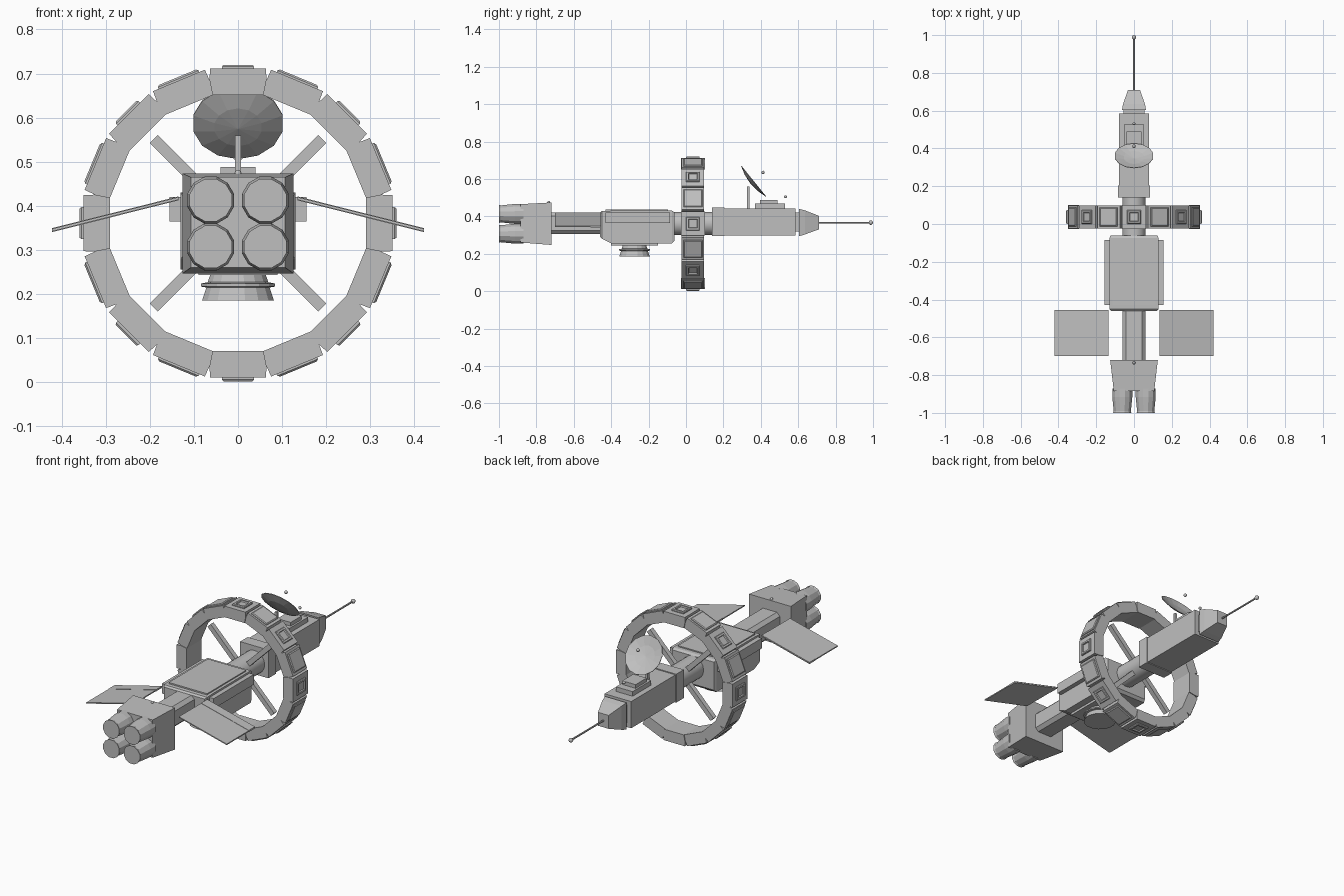
import bpy, bmesh, math
from mathutils import Matrix, Vector

if "Cube" in bpy.data.objects:
    bpy.data.objects.remove(bpy.data.objects["Cube"])

grey = bpy.data.materials.new("hull grey")
grey.diffuse_color = (0.52, 0.52, 0.52, 1)
grey.use_nodes = True
grey.node_tree.nodes["Principled BSDF"].inputs["Base Color"].default_value = grey.diffuse_color
AXIS_Z = 0.361      # height of the ring axis
RING_Y = 0.037      # ring position along the hull
Z = Vector((0, 0, 1))


def make(name, rings, smooth=False, matrix=None, cap=True):
    """Skin a list of equal-length point loops."""
    bm = bmesh.new()
    loops = [[bm.verts.new(p) for p in r] for r in rings]
    for a, b in zip(loops, loops[1:]):
        for i in range(len(a)):
            j = (i + 1) % len(a)
            bm.faces.new((a[i], a[j], b[j], b[i]))
    if cap:
        bm.faces.new(loops[0][::-1])
        bm.faces.new(loops[-1])
    bmesh.ops.recalc_face_normals(bm, faces=bm.faces[:])
    if matrix:
        bm.transform(matrix)
    me = bpy.data.meshes.new(name)
    bm.to_mesh(me)
    bm.free()
    me.materials.append(grey)
    ob = bpy.data.objects.new(name, me)
    bpy.context.collection.objects.link(ob)
    if smooth:
        bpy.ops.object.select_all(action='DESELECT')
        ob.select_set(True)
        bpy.context.view_layer.objects.active = ob
        bpy.ops.object.shade_smooth_by_angle(angle=math.radians(35))
    return ob


def hull(name, sections, chamfer=0.0):
    """Rectangular sections (y, half width, z low, z high) along y."""
    rings = []
    for y, w, a, b in sections:
        c = chamfer
        if c:
            pts = [(-w + c, a), (w - c, a), (w, a + c), (w, b - c),
                   (w - c, b), (-w + c, b), (-w, b - c), (-w, a + c)]
        else:
            pts = [(-w, a), (w, a), (w, b), (-w, b)]
        rings.append([(x, y, z) for x, z in pts])
    return make(name, rings)


def box(name, x0, x1, y0, y1, z0, z1, matrix=None):
    return make(name, [[(x0, y0, z), (x1, y0, z), (x1, y1, z), (x0, y1, z)]
                       for z in (z0, z1)], matrix=matrix)


def lathe(name, profile, centre, axis=(0, 0, 1), sides=12, smooth=False):
    """Revolve (radius, height) pairs around an axis through centre."""
    m = Matrix.Translation(centre) @ Z.rotation_difference(Vector(axis)).to_matrix().to_4x4()
    rings = []
    for r, h in profile:
        rings.append([(r * math.cos(t), r * math.sin(t), h) for t in
                      [(i + 0.5) * math.tau / sides for i in range(sides)]])
    return make(name, rings, smooth, m)


def ball(name, centre, r):
    prof = [(max(r * math.sin(a), 1e-4), -r * math.cos(a))
            for a in [i * math.pi / 6 for i in range(7)]]
    return lathe(name, prof, centre, smooth=True)


# engine block and four bells
hull("engine_block", [(-0.885, 0.107, 0.26, 0.465), (-0.72, 0.126, 0.247, 0.474)])
for x in (-0.062, 0.062):
    for z in (0.307, 0.413):
        lathe("engine_bell", [(0.05, 0.0), (0.047, 0.01), (0.055, 0.085), (0.055, 0.13)],
              (x, -1.0, z), (0, 1, 0), 12)
ball("engine_block_light", (0, -0.735, 0.474), 0.008)

# tail boom
hull("tail_boom", [(-0.73, 0.06, 0.305, 0.42), (-0.44, 0.06, 0.305, 0.42)], 0.018)

# cargo hull with end slopes, roof panel and side rails
hull("cargo_hull", [(-0.46, 0.122, 0.29, 0.42), (-0.45, 0.13, 0.28, 0.428),
                    (-0.40, 0.13, 0.256, 0.43), (-0.075, 0.13, 0.256, 0.43),
                    (-0.062, 0.125, 0.27, 0.422)])
box("roof_panel", -0.115, 0.115, -0.43, -0.095, 0.42, 0.436)
for s in (-1, 1):
    hx = sorted((s * 0.12, s * 0.155))
    box("side_rail", *hx, -0.43, -0.085, 0.365, 0.42)

# docking port under the cargo hull
box("port_plate", -0.09, 0.09, -0.40, -0.15, 0.243, 0.26)
lathe("docking_port", [(0.083, 0.186), (0.073, 0.215), (0.085, 0.217), (0.085, 0.224),
                       (0.07, 0.227), (0.062, 0.25)], (0, -0.275, 0), sides=16)

# solar wings drooping outward, with a raised front strip
for s in (-1, 1):
    for name, y0, y1, t in (("solar_wing", -0.70, -0.455, 0.003),
                            ("wing_strip", -0.51, -0.457, 0.0045)):
        rings = [[(s * x, y0, z - t), (s * x, y1, z - t), (s * x, y1, z + t), (s * x, y0, z + t)]
                 for x, z in ((0.135, 0.417), (0.422, 0.345))]
        make(name, rings)

# ring hub and crossed spokes
lathe("ring_hub", [(0.062, -0.08), (0.062, 0.15)], (0, 0, AXIS_Z), (0, 1, 0), 24, True)
for a in (45, 135):
    m = Matrix.Translation((0, RING_Y, AXIS_Z)) @ Matrix.Rotation(math.radians(a), 4, 'Y')
    box("spoke", -0.27, 0.27, -0.013, 0.013, -0.013, 0.013, m)

# habitat ring: sixteen notched segments with outer hatches
k = math.tan(math.pi / 16)
for i in range(16):
    m = (Matrix.Translation((0, RING_Y, AXIS_Z))
         @ Matrix.Rotation(i * math.tau / 16, 4, 'Y'))
    half = [(0.29 * k, 0.29), (0.324 * k, 0.324), (0.35 * k - 0.006, 0.35)]
    prof = half + [(-x, z) for x, z in reversed(half)]
    d = 0.064 if i % 4 == 0 else 0.06
    make("ring_segment", [[(x, y, z) for x, z in prof] for y in (-d, d)], matrix=m)
    if i % 2 == 0:
        # square hatch frame with a recessed window
        def loop(a, z):
            return [(-a, -a, z), (a, -a, z), (a, a, z), (-a, a, z)]
        make("hatch_frame", [loop(0.036, 0.345), loop(0.036, 0.355), loop(0.033, 0.359),
                             loop(0.024, 0.359), loop(0.022, 0.352)], matrix=m)
    else:
        make("segment_cover", [[(-a, -b, z), (a, -b, z), (a, b, z), (-a, b, z)]
                               for a, b, z in ((0.05, 0.05, 0.345), (0.05, 0.05, 0.354),
                                               (0.045, 0.046, 0.358))], matrix=m)

# command module, rear collar, neck and nose
box("command_module", -0.08, 0.08, 0.145, 0.585, 0.298, 0.443)
box("module_collar", -0.085, 0.085, 0.14, 0.205, 0.294, 0.448)
hull("nose_neck", [(0.58, 0.055, 0.32, 0.42), (0.61, 0.055, 0.32, 0.42)])
hull("nose", [(0.603, 0.064, 0.293, 0.44), (0.635, 0.058, 0.303, 0.432),
              (0.71, 0.032, 0.33, 0.403)])
lathe("nose_probe", [(0.005, 0.70), (0.005, 0.985)], (0, 0, 0.366), (0, 1, 0), 8, True)
ball("probe_tip", (0, 0.988, 0.366), 0.012)

# dish mount on the roof, with mast
box("dish_mount_base", -0.05, 0.05, 0.37, 0.53, 0.44, 0.468)
box("dish_mount_top", -0.04, 0.04, 0.395, 0.49, 0.465, 0.488)
box("mast", -0.007, 0.007, 0.325, 0.339, 0.44, 0.56)

# shallow dish tilted forward and up
lathe("dish", [(0.001, -0.02), (0.055, -0.014), (0.104, 0.0), (0.104, 0.003),
               (0.055, -0.010), (0.001, -0.016)], (0, 0.36, 0.587), (0, 0.155, 0.125), 14)
ball("dish_feed", (0, 0.412, 0.635), 0.009)
ball("mount_light", (0, 0.532, 0.505), 0.008)
